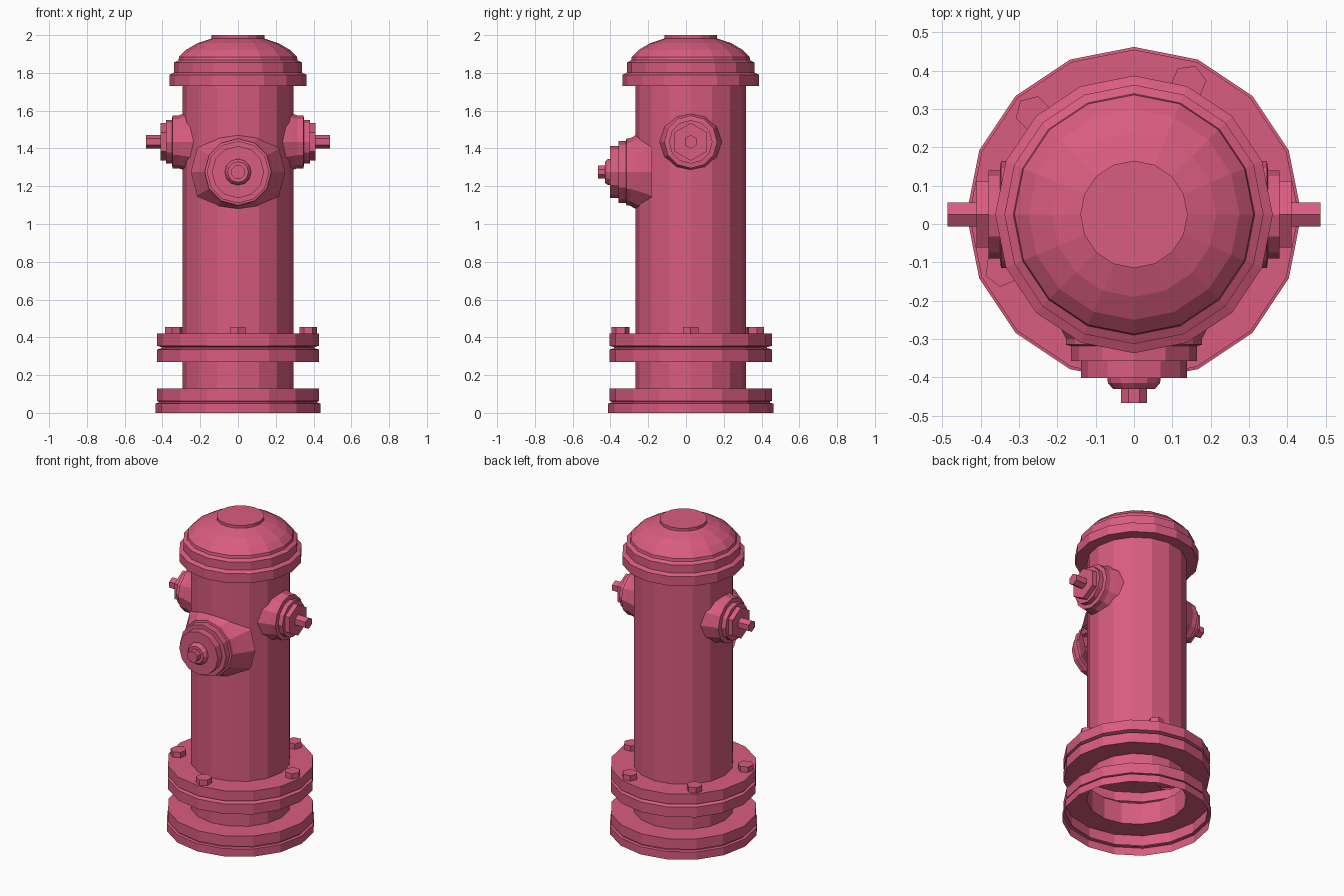
import bpy, bmesh
from math import radians, pi, cos, sin
from mathutils import Matrix, Vector

cube = bpy.data.objects.get("Cube")
if cube:
    bpy.data.objects.remove(cube, do_unlink=True)

paint = bpy.data.materials.new("pink_paint")
paint.use_nodes = True
PINK = (0.69, 0.107, 0.214, 1)
paint.diffuse_color = PINK
paint.node_tree.nodes["Principled BSDF"].inputs["Base Color"].default_value = PINK

AXIS_Y = 0.025
SIDES = 16


def lathe(name, profile, sides=SIDES, matrix=None, cap_end=False, phase=0):
    """Turn (radius, height) points, listed upwards, about the local z axis."""
    bm = bmesh.new()
    rings = [[bm.verts.new((r * cos(phase + 2 * pi * k / sides),
                            r * sin(phase + 2 * pi * k / sides), h))
              for k in range(sides)] for r, h in profile]
    for low, high in zip(rings, rings[1:]):
        for k in range(sides):
            n = (k + 1) % sides
            bm.faces.new((low[k], low[n], high[n], high[k]))
    if cap_end:
        bm.faces.new(rings[-1])
    bm.transform(matrix or Matrix.Translation((0, AXIS_Y, 0)))
    mesh = bpy.data.meshes.new(name)
    bm.to_mesh(mesh)
    bm.free()
    mesh.materials.append(paint)
    obj = bpy.data.objects.new(name, mesh)
    bpy.context.collection.objects.link(obj)
    return obj


BARREL = 0.293

# Hollow foot, open underneath, with a narrow groove
lathe("foot", [(0.437, 0), (0.437, 0.05), (0.42, 0.053), (0.42, 0.06),
               (0.43, 0.063), (0.43, 0.13), (BARREL, 0.13)])
lathe("lower_pipe", [(BARREL, 0.13), (BARREL, 0.27)])

# Paired bolted flange
lathe("flange", [(BARREL, 0.27), (0.43, 0.27), (0.43, 0.335), (0.405, 0.343),
                 (0.405, 0.348), (0.43, 0.355), (0.43, 0.42), (BARREL, 0.42)])

# Main barrel and stepped domed bonnet
lathe("barrel", [(BARREL, 0.42), (BARREL, 1.73)])
lathe("bonnet", [(BARREL, 1.73), (0.362, 1.73), (0.362, 1.79), (0.338, 1.802),
                 (0.338, 1.855), (0.315, 1.867), (0.312, 1.885), (0.275, 1.922),
                 (0.215, 1.957), (0.14, 1.982), (0.14, 2.0)], cap_end=True)

# Five hexagonal flange bolts
for i in range(5):
    a = radians(67.5 * i)
    spot = Matrix.Translation((0.372 * cos(a), AXIS_Y + 0.372 * sin(a), 0.41))
    lathe(f"flange_bolt_{i + 1}", [(0.047, 0), (0.047, 0.045)], 6,
          spot @ Matrix.Rotation(a, 4, "Z"), cap_end=True)

# Large front outlet, flared into the barrel
front = Matrix.Translation((0, 0, 1.275)) @ Matrix.Rotation(pi / 2, 4, "X")
lathe("front_outlet", [(0.25, 0.18), (0.215, 0.235), (0.19, 0.275), (0.177, 0.3),
                       (0.177, 0.315), (0.165, 0.318), (0.165, 0.357),
                       (0.138, 0.357), (0.138, 0.402)], 12, front, True)
lathe("front_outlet_boss", [(0.07, 0.4), (0.068, 0.415), (0.055, 0.43)], 12, front, True)
lathe("front_outlet_nut", [(0.037, 0.42), (0.037, 0.467)], 8, front, True, pi / 8)

# Matching side outlets with hexagonal caps and long stems
for side, sign in (("left", 1), ("right", -1)):
    place = Matrix.Translation((0, AXIS_Y, 1.435)) @ Matrix.Rotation(sign * pi / 2, 4, "Y")
    lathe(f"{side}_outlet", [(0.165, 0.235), (0.15, 0.285), (0.14, 0.315),
                             (0.14, 0.347), (0.115, 0.35), (0.115, 0.38)], 12, place, True)
    lathe(f"{side}_outlet_cap", [(0.1, 0.37), (0.1, 0.411)], 6, place, True)
    lathe(f"{side}_outlet_stem", [(0.036, 0.4), (0.036, 0.487)], 6, place, True)
